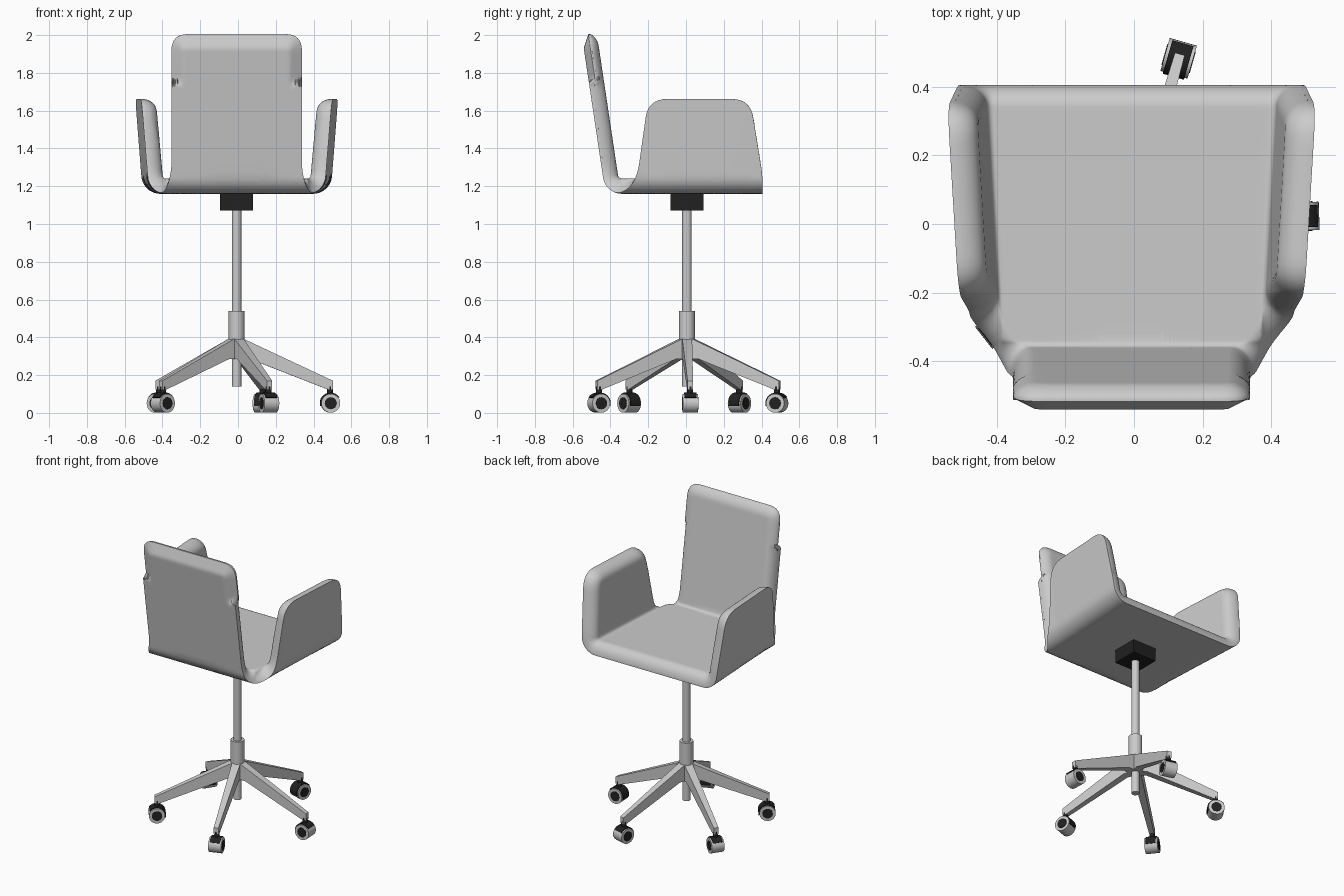
import bpy, bmesh
from math import sin, cos, pi, radians, sqrt
from mathutils import Vector, Matrix, kdtree

if "Cube" in bpy.data.objects:
    bpy.data.objects.remove(bpy.data.objects["Cube"])

CENTRE = Vector((-0.007, 0.005, 0))
SEAT_Z = 1.16
THICK = 0.08

black = bpy.data.materials.new("black_plastic")
black.use_nodes = True
black.diffuse_color = (0.015, 0.015, 0.015, 1)
black.node_tree.nodes["Principled BSDF"].inputs["Base Color"].default_value = (0.015, 0.015, 0.015, 1)


def finish(name, bm, mat=None, angle=35):
    bmesh.ops.recalc_face_normals(bm, faces=bm.faces)
    mesh = bpy.data.meshes.new(name)
    bm.to_mesh(mesh)
    bm.free()
    obj = bpy.data.objects.new(name, mesh)
    bpy.context.collection.objects.link(obj)
    if mat:
        mesh.materials.append(mat)
    bpy.ops.object.select_all(action='DESELECT')
    obj.select_set(True)
    bpy.context.view_layer.objects.active = obj
    bpy.ops.object.shade_smooth_by_angle(angle=radians(angle))
    return obj


# Upholstered shell: a flat cross-shaped pattern, bent up at back and sides
def bend(s, start, radius, angle):
    """Follow a flat line, then an arc, then a leaning straight: (out, up)."""
    if s <= start:
        return s, 0.0
    a = min((s - start) / radius, angle)
    rest = max(s - start - radius * angle, 0)
    return (start + radius * sin(a) + rest * cos(angle),
            radius * (1 - cos(a)) + rest * sin(angle))


def sheet(u, v):
    x, z_side = bend(abs(u), 0.405, 0.1, radians(85))
    y, z_back = bend(-v, 0.345, 0.1, radians(81.5))
    y = -y
    flare = 1 - 0.11 * (0.4 - max(y, -0.2))
    return Vector((x * flare * (1 if u >= 0 else -1), y, SEAT_Z + z_side + z_back))


def sheet_normal(u, v):
    e = 0.002
    du = sheet(u + e, v) - sheet(u - e, v)
    dv = sheet(u, v + e) - sheet(u, v - e)
    return du.cross(dv).normalized()


def rounded_outline(corners):
    """Closed outline with each (u, v, radius) corner rounded."""
    pts = []
    for i, (u, v, r) in enumerate(corners):
        p = Vector((u, v))
        a = Vector(corners[i - 1][:2])
        b = Vector(corners[(i + 1) % len(corners)][:2])
        a = p + (a - p).normalized() * r
        b = p + (b - p).normalized() * r
        for k in range(9):
            t = k / 8
            pts.append(a * (1 - t) ** 2 + p * 2 * t * (1 - t) + b * t * t)
    return pts


def resample(pts, step):
    out = []
    for i, p in enumerate(pts):
        q = pts[(i + 1) % len(pts)]
        n = max(1, round((q - p).length / step))
        out += [p.lerp(q, k / n) for k in range(n)]
    return out


half = [(0.56, 0.4, 0.05), (0.965, 0.335, 0.1), (0.965, -0.205, 0.1),
        (0.5, -0.27, 0.12), (0.405, -0.4, 0.06), (0.37, -0.52, 0.05),
        (0.37, -1.25, 0.09)]
outline = rounded_outline(half + [(-u, v, r) for u, v, r in reversed(half)])
rim = resample(outline, 0.022)
dense = resample(outline, 0.003)
tree = kdtree.KDTree(len(dense))
for i, p in enumerate(dense):
    tree.insert((p.x, p.y, 0), i)
tree.balance()


def shell_point(p, inner, on_rim):
    d = 0 if on_rim else tree.find((p.x, p.y, 0))[2]
    pos = sheet(p.x, p.y)
    # Chamfer the outer face towards the top of the back
    chamfer = 0.035 * max(0, 1 - d / 0.07) if pos.z > 1.75 else 0
    offset = chamfer
    if inner:
        k = 1 - min(d / 0.065, 1)
        offset += (THICK - chamfer) * sqrt(1 - k * k)
    return pos + sheet_normal(p.x, p.y) * offset + CENTRE


bm = bmesh.new()
RINGS = 48
for inner in (False, True):
    hub = bm.verts.new(shell_point(Vector((0, 0)), inner, False))
    previous = None
    for k in range(1, RINGS + 1):
        f = sin(pi / 2 * k / RINGS)
        ring = [bm.verts.new(shell_point(p * f, inner, k == RINGS)) for p in rim]
        for i in range(len(ring)):
            j = (i + 1) % len(ring)
            if previous:
                bm.faces.new((previous[i], ring[i], ring[j], previous[j]))
            else:
                bm.faces.new((hub, ring[i], ring[j]))
        previous = ring
bmesh.ops.remove_doubles(bm, verts=bm.verts, dist=0.00005)
finish("seat_shell", bm, angle=50)


# Mechanism box and gas column
def cylinder(name, radius, z0, z1, at=CENTRE, mat=None):
    bm = bmesh.new()
    bmesh.ops.create_cone(bm, cap_ends=True, segments=24, radius1=radius, radius2=radius,
                          depth=z1 - z0,
                          matrix=Matrix.Translation((at.x, at.y, (z0 + z1) / 2)))
    return finish(name, bm, mat)


bm = bmesh.new()
bmesh.ops.create_cube(bm, matrix=Matrix.Translation(CENTRE + Vector((0, 0, 1.117)))
                      @ Matrix.Diagonal((0.175, 0.175, 0.09, 1)))
finish("seat_mechanism", bm, black)
cylinder("gas_column", 0.025, 0.5, 1.08)
cylinder("column_sleeve", 0.042, 0.29, 0.54)
cylinder("column_lower_rod", 0.025, 0.14, 0.3)


# Five-star base with casters
def prism(name, profile, width, angle, mat=None):
    """Extrude a (radius, height) profile sideways, then turn it about the column."""
    bm = bmesh.new()
    sides = [[bm.verts.new((r, s * width(r), z)) for r, z in profile] for s in (-1, 1)]
    for side in sides:
        bm.faces.new(side)
    for i in range(len(profile)):
        j = (i + 1) % len(profile)
        bm.faces.new((sides[0][i], sides[0][j], sides[1][j], sides[1][i]))
    bm.transform(Matrix.Translation(CENTRE) @ Matrix.Rotation(angle, 4, 'Z'))
    return finish(name, bm, mat)


def arc(radius, start, end, n):
    return [(0.497 + radius * cos(radians(start + (end - start) * k / n)),
             0.051 + radius * sin(radians(start + (end - start) * k / n)))
            for k in range(n + 1)]


leg_profile = [(0, 0.4), (0.04, 0.39), (0.51, 0.17), (0.51, 0.125),
               (0.48, 0.125), (0.07, 0.285), (0, 0.285)]
for n in range(5):
    angle = radians(2 + 72 * n)
    tag = f"_{n + 1}"
    prism("base_leg" + tag, leg_profile, lambda r: 0.027 - 0.024 * r, angle)
    prism("caster_wheel" + tag, arc(0.05, 0, 360, 28)[:-1], lambda r: 0.041, angle)
    prism("caster_hub" + tag, arc(0.032, 0, 360, 24)[:-1], lambda r: 0.043, angle, black)
    prism("caster_hood" + tag, arc(0.056, 35, 195, 16) + arc(0.04, 195, 35, 16),
          lambda r: 0.032, angle, black)
    stem = CENTRE + Vector((0.495 * cos(angle), 0.495 * sin(angle), 0))
    cylinder("caster_stem" + tag, 0.016, 0.09, 0.14, stem, black)
